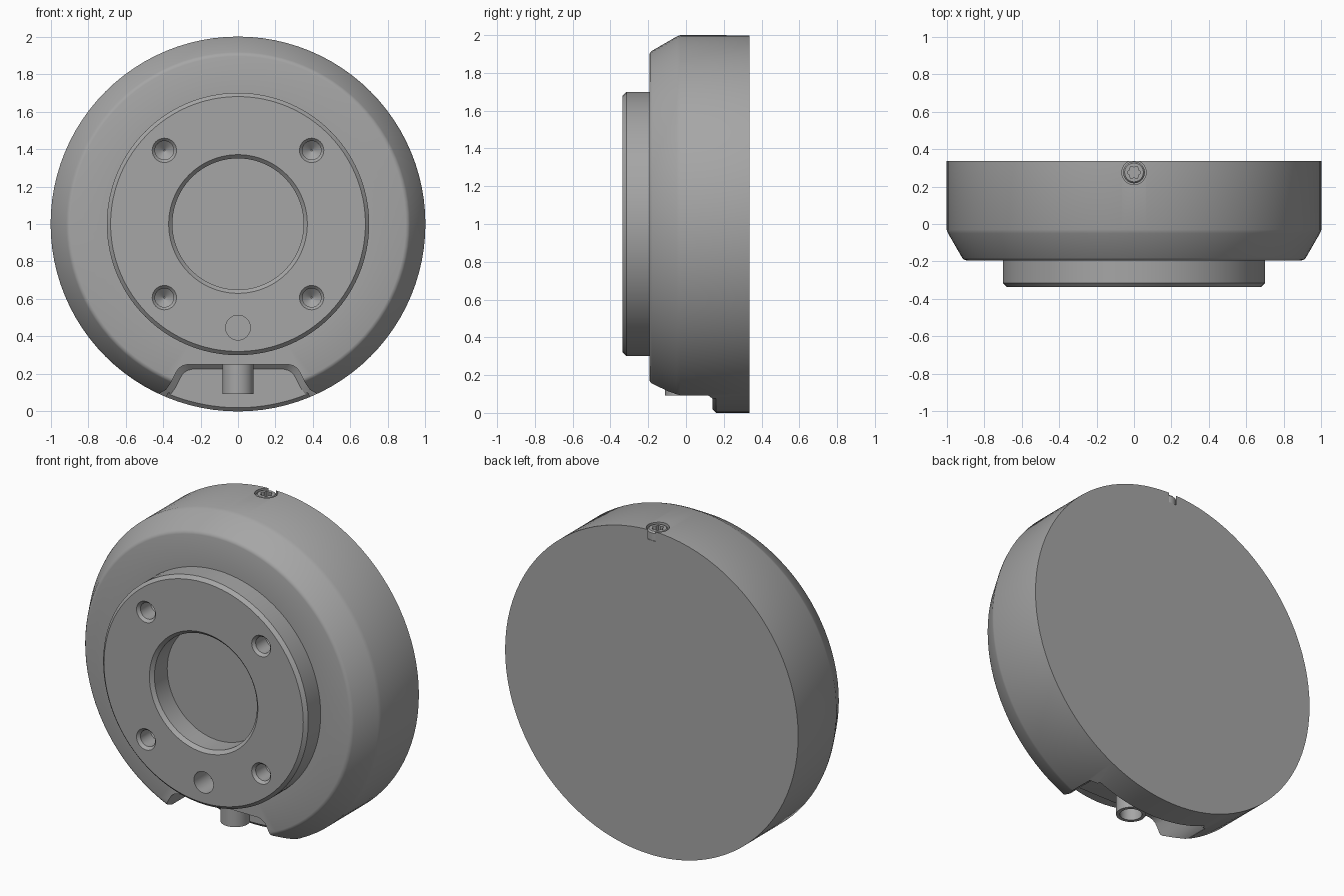
import bpy, bmesh, math
from mathutils import Vector

if "Cube" in bpy.data.objects:
    bpy.data.objects.remove(bpy.data.objects["Cube"], do_unlink=True)

# One brushed grey for everything
grey = bpy.data.materials.new("machined grey")
grey.use_nodes = True
GREY = (0.38, 0.38, 0.38, 1)
grey.diffuse_color = GREY
grey.node_tree.nodes["Principled BSDF"].inputs["Base Color"].default_value = GREY


def loft(name, loops):
    """Solid skinned through matching closed loops, capped at both ends."""
    bm = bmesh.new()
    rings = [[bm.verts.new(p) for p in loop] for loop in loops]
    n = len(rings[0])
    for a, b in zip(rings, rings[1:]):
        for i in range(n):
            j = (i + 1) % n
            bm.faces.new((a[i], a[j], b[j], b[i]))
    bm.faces.new(rings[0][::-1])
    bm.faces.new(rings[-1])
    bmesh.ops.recalc_face_normals(bm, faces=bm.faces)
    mesh = bpy.data.meshes.new(name)
    bm.to_mesh(mesh)
    bm.free()
    mesh.materials.append(grey)
    obj = bpy.data.objects.new(name, mesh)
    bpy.context.collection.objects.link(obj)
    return obj


def lathe(name, profile, centre, axis="y", segments=32):
    """Turned solid; profile holds (radius, position along the axis)."""
    cx, cy = centre
    loops = []
    for r, h in profile:
        loop = []
        for i in range(segments):
            t = math.tau * i / segments
            u, v = cx + r * math.cos(t), cy + r * math.sin(t)
            loop.append(Vector((u, h, v) if axis == "y" else (u, v, h)))
        loops.append(loop)
    return loft(name, loops)


def select(obj):
    bpy.ops.object.select_all(action="DESELECT")
    obj.select_set(True)
    bpy.context.view_layer.objects.active = obj


def cut(obj, cutter):
    cutter.hide_render = True
    select(obj)
    mod = obj.modifiers.new("cut", "BOOLEAN")
    mod.operation = "DIFFERENCE"
    mod.solver = "EXACT"
    mod.object = cutter
    bpy.ops.object.modifier_apply(modifier=mod.name)
    bpy.data.objects.remove(cutter, do_unlink=True)


# Housing: drum, tapered front, raised flange and central recess in one turning
housing = lathe("housing", [
    (1.0, 0.335), (1.0, -0.03), (0.992, -0.05), (0.917, -0.18), (0.908, -0.19),
    (0.895, -0.194), (0.70, -0.194), (0.70, -0.315), (0.68, -0.335),
    (0.37, -0.335), (0.35, -0.315), (0.35, -0.19)], (0, 1), segments=96)

# Cable notch at the bottom with a bevel where it meets its back wall
half = [(0.27, 0.25), (0.295, 0.244), (0.318, 0.228), (0.335, 0.20),
        (0.36, 0.15), (0.385, 0.115), (0.42, 0.095), (0.44, -0.05)]
outline = half + [(-x, z) for x, z in reversed(half)]


def notch_loop(y, inset):
    return [(x - math.copysign(inset, x), y, z - inset) for x, z in outline]


cut(housing, loft("notch_cutter", [
    notch_loop(-0.26, 0), notch_loop(0.115, 0), notch_loop(0.14, 0.025)]))

# Bevel on the front edge of the rim left below the notch
wedge = [(0.97, 0.13), (1.03, 0.13), (1.03, 0.19)]
angles = [math.radians(a * 22.5 / 12) for a in range(-12, 13)]
cut(housing, loft("rim_bevel_cutter", [
    [(r * math.sin(a), y, 1 - r * math.cos(a)) for r, y in wedge] for a in angles]))

# Four countersunk mounting holes
for sx in (-1, 1):
    for sz in (-1, 1):
        cut(housing, lathe("mount_hole_cutter", [
            (0.065, -0.36), (0.065, -0.335), (0.05, -0.318),
            (0.05, -0.22), (0.004, -0.18)], (sx * 0.393, 1 + sz * 0.393)))

# Locating pin hole
cut(housing, lathe("pin_hole_cutter", [(0.066, -0.36), (0.066, -0.19)], (0, 0.447)))

# Counterbore for the top screw
cut(housing, lathe("screw_bore_cutter", [(0.065, 2.05), (0.065, 1.94)],
                   (0, 0.275), axis="z"))

# Top screw with a six-lobed socket
screw = lathe("top_screw", [(0.058, 1.93), (0.058, 1.985), (0.05, 1.994)],
              (0, 0.275), axis="z")
star = []
for i in range(24):
    t = math.tau * i / 24
    r = 0.031 + 0.005 * math.cos(6 * t)
    star.append((r * math.cos(t), 0.275 + r * math.sin(t)))
cut(screw, loft("socket_cutter", [[(x, y, z) for x, y in star] for z in (2.02, 1.96)]))

# Hollow cable tube hanging in the notch
tube = lathe("cable_tube", [(0.083, 0.27), (0.083, 0.092), (0.062, 0.092),
                            (0.062, 0.22)], (0, -0.027), axis="z", segments=40)

for obj in (housing, screw, tube):
    select(obj)
    bpy.ops.object.shade_smooth_by_angle(angle=math.radians(35))
